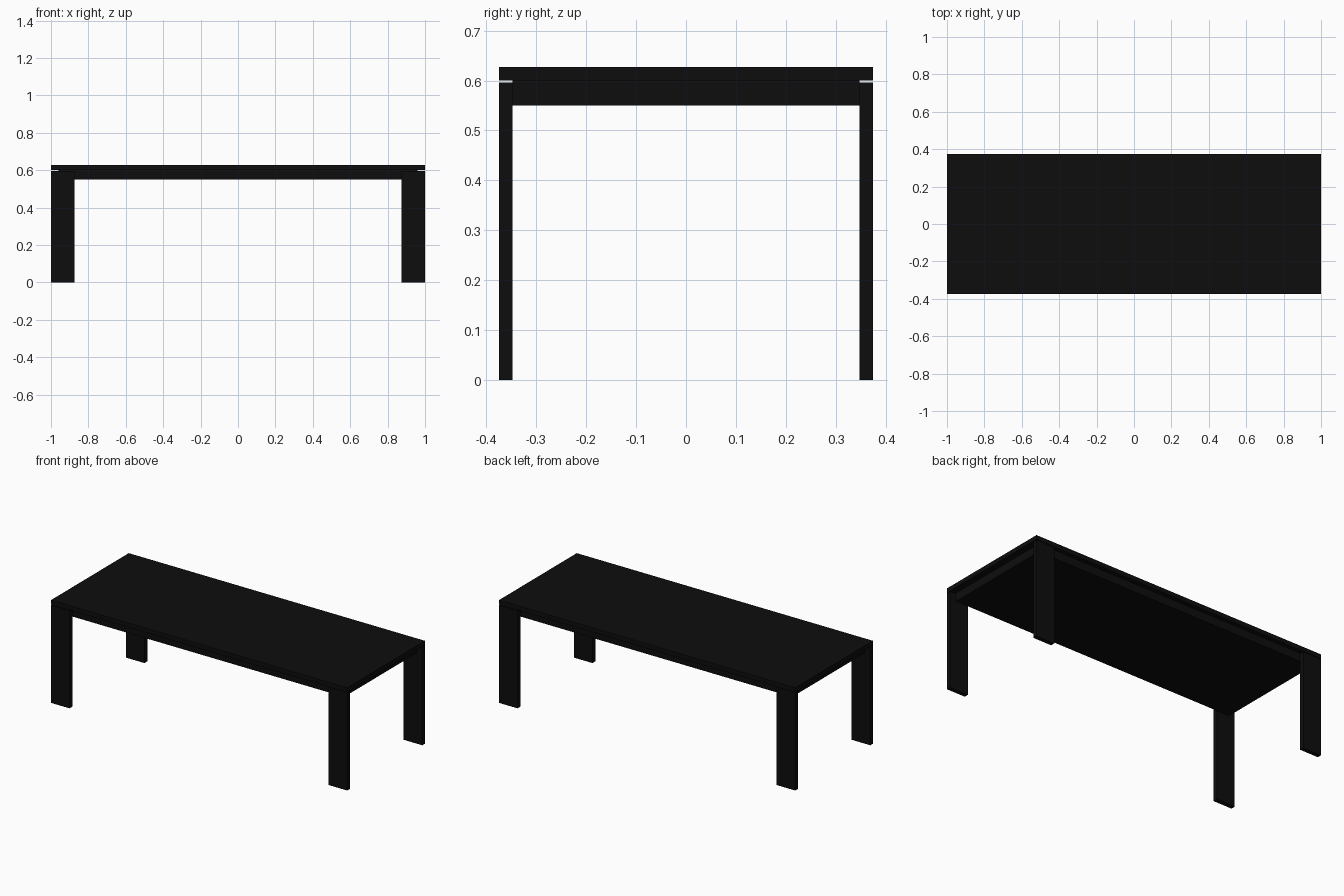
import bpy

if "Cube" in bpy.data.objects:
    bpy.data.objects.remove(bpy.data.objects["Cube"])

finish = bpy.data.materials.new("black_finish")
finish.diffuse_color = (0.004, 0.004, 0.004, 1)
finish.use_nodes = True
finish.node_tree.nodes["Principled BSDF"].inputs["Base Color"].default_value = finish.diffuse_color


def box(name, x, y, z):
    """Box spanning the (min, max) pairs on each axis."""
    spans = (x, y, z)
    bpy.ops.mesh.primitive_cube_add(size=1, location=[(a + b) / 2 for a, b in spans])
    obj = bpy.context.object
    obj.name = name
    obj.scale = [b - a for a, b in spans]
    bpy.ops.object.transform_apply(location=False, rotation=False, scale=True)
    obj.data.materials.append(finish)
    return obj


# Table top slab
box("table_top", (-1, 1), (-0.375, 0.375), (0.60, 0.627))

# Inset block under the top, between the legs
box("apron", (-0.96, 0.96), (-0.348, 0.348), (0.55, 0.60))

# Flat board legs, stopping just short of the top
for side_y, depth in ((-1, "front"), (1, "back")):
    for side_x, side in ((-1, "left"), (1, "right")):
        box(f"{depth}_{side}_leg",
            sorted((side_x * 0.875, side_x * 1.0)),
            sorted((side_y * 0.348, side_y * 0.375)),
            (0, 0.5965))
